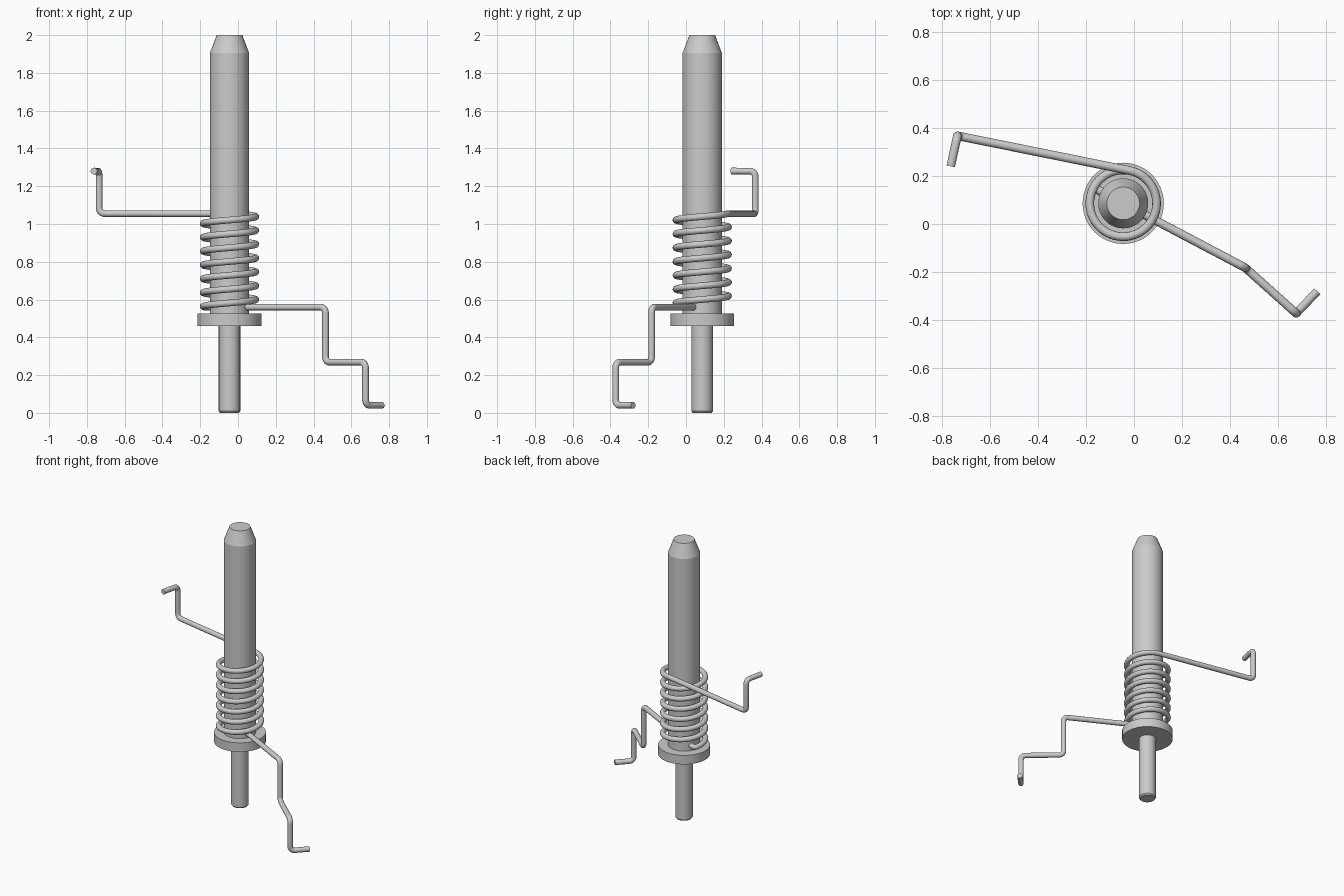
import bpy, bmesh
from math import sin, cos, pi, radians
from mathutils import Vector

if "Cube" in bpy.data.objects:
    bpy.data.objects.remove(bpy.data.objects["Cube"])

CX, CY = -0.045, 0.086      # pin axis
WIRE_R, COIL_R = 0.0178, 0.139


def finish(obj, angle=35):
    bpy.ops.object.select_all(action='DESELECT')
    obj.select_set(True)
    bpy.context.view_layer.objects.active = obj
    if obj.type == 'CURVE':
        bpy.ops.object.convert(target='MESH')
    bpy.ops.object.shade_smooth_by_angle(angle=radians(angle))


def lathe(name, profile, sides=48):
    """Closed solid of revolution from (radius, z) pairs, bottom to top."""
    bm = bmesh.new()
    rings = [[bm.verts.new((CX + r * cos(2 * pi * i / sides), CY + r * sin(2 * pi * i / sides), z))
              for i in range(sides)] for r, z in profile]
    for a, b in zip(rings, rings[1:]):
        for i in range(sides):
            j = (i + 1) % sides
            bm.faces.new((a[i], a[j], b[j], b[i]))
    bm.faces.new(rings[0][::-1])
    bm.faces.new(rings[-1])
    mesh = bpy.data.meshes.new(name)
    bm.to_mesh(mesh)
    bm.free()
    obj = bpy.data.objects.new(name, mesh)
    bpy.context.collection.objects.link(obj)
    finish(obj, 20)


def fillet(prev, corner, nxt, radius, steps=8):
    """Arc points rounding one corner of a wire path."""
    a, b = (prev - corner).normalized(), (nxt - corner).normalized()
    half = a.angle(b) / 2
    bis = (a + b).normalized()
    centre = corner + bis * radius / sin(half)
    sweep = pi / 2 - half
    side = (b - a).normalized()
    return [centre + radius * (-bis * cos(t) + side * sin(t))
            for t in (sweep * (2 * i / steps - 1) for i in range(steps + 1))]


def rounded(points, radius=0.03):
    """Round all inner corners; the two end points stay."""
    pts = [Vector(p) for p in points]
    out = [pts[0]]
    for p, c, n in zip(pts, pts[1:], pts[2:]):
        out += fillet(p, c, n, radius)
    return out + [pts[-1]]


def on_coil(deg, z):
    return Vector((CX + COIL_R * cos(radians(deg)), CY + COIL_R * sin(radians(deg)), z))


# pin: thin stem, flange and chamfered shaft
lathe("pin", [(0.050, 0), (0.057, 0.009), (0.057, 0.46), (0.169, 0.46), (0.169, 0.525),
              (0.104, 0.525), (0.104, 1.905), (0.068, 2.0)])

# spring: upper arm, clockwise descending coil, lower arm passing through the pin
Z_TOP, Z_LOW = 1.055, 0.56
START, END = 78.6, 152.2 + 10 - 360 * 7
STEPS = 330
coil = [on_coil(START + (END - START) * i / STEPS, Z_TOP + (Z_LOW - Z_TOP) * i / STEPS)
        for i in range(STEPS + 1)]
upper = rounded([(-0.763, 0.24, 1.28), (-0.735, 0.367, 1.28), (-0.735, 0.367, Z_TOP), coil[0]])
lower = rounded([coil[-1], on_coil(152.2, Z_LOW), (0.463, -0.182, Z_LOW)], 0.018)[:-1]
lower += rounded([lower[-1], (0.463, -0.182, Z_LOW), (0.463, -0.182, 0.268),
                  (0.675, -0.372, 0.268), (0.675, -0.372, 0.04), (0.763, -0.28, 0.04)])[1:]
path = upper + coil[1:] + lower[1:]

curve = bpy.data.curves.new("torsion_spring", 'CURVE')
curve.dimensions = '3D'
curve.bevel_depth = WIRE_R
curve.bevel_resolution = 6
curve.use_fill_caps = True
spline = curve.splines.new('POLY')
spline.points.add(len(path) - 1)
for point, co in zip(spline.points, path):
    point.co = (*co, 1)
spring = bpy.data.objects.new("torsion_spring", curve)
bpy.context.collection.objects.link(spring)
finish(spring)
